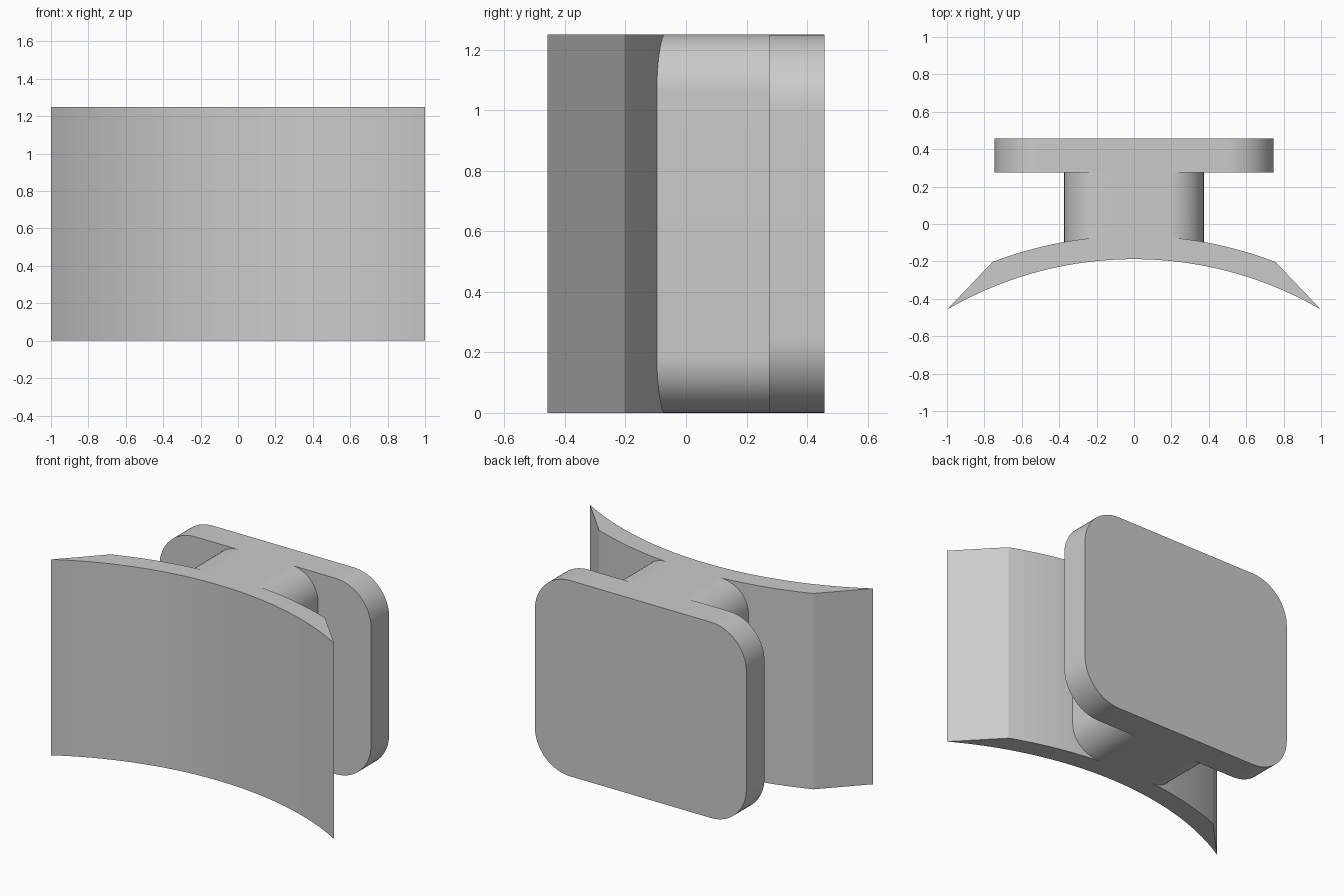
import bpy
import math

HEIGHT = 1.25
ARC_CENTER_Y = -2.175
INNER_R, OUTER_R = 1.987, 2.112
PLATE_FRONT, PLATE_BACK = 0.275, 0.458

cube = bpy.data.objects.get("Cube")
if cube:
    bpy.data.objects.remove(cube, do_unlink=True)

# Single plain grey
grey = bpy.data.materials.new("plain grey")
grey.use_nodes = True
color = (0.6, 0.6, 0.6, 1)
grey.diffuse_color = color
grey.node_tree.nodes["Principled BSDF"].inputs["Base Color"].default_value = color


def arc_y(x, radius):
    return ARC_CENTER_Y + math.sqrt(radius * radius - x * x)


def loft(name, start, end, caps=True):
    """Join two matching outlines with side walls and optional end caps."""
    n = len(start)
    faces = [(i, (i + 1) % n, n + (i + 1) % n, n + i) for i in range(n)]
    if caps:
        faces += [tuple(reversed(range(n))), tuple(range(n, 2 * n))]
    mesh = bpy.data.meshes.new(name)
    mesh.from_pydata(start + end, [], faces)
    mesh.materials.append(grey)
    obj = bpy.data.objects.new(name, mesh)
    bpy.context.collection.objects.link(obj)
    bpy.ops.object.select_all(action="DESELECT")
    obj.select_set(True)
    bpy.context.view_layer.objects.active = obj
    bpy.ops.object.mode_set(mode="EDIT")
    bpy.ops.mesh.select_all(action="SELECT")
    bpy.ops.mesh.normals_make_consistent(inside=False)
    bpy.ops.object.mode_set(mode="OBJECT")
    bpy.ops.object.shade_smooth_by_angle(angle=math.radians(25))
    return obj


def rounded_outline(half_width, radius, steps=16, flat_steps=8):
    """Full-height rounded rectangle in x and z, with divided flat runs."""
    half_h = HEIGHT / 2
    cx, cz = half_width - radius, half_h - radius
    points = []
    for quarter, (sx, sz) in enumerate([(1, 1), (-1, 1), (-1, -1), (1, -1)]):
        for i in range(steps + 1):
            a = (quarter + i / steps) * math.pi / 2
            points.append((sx * cx + radius * math.cos(a),
                           half_h + sz * cz + radius * math.sin(a)))
        if quarter % 2 == 0:
            for i in range(1, flat_steps):
                points.append((sx * cx * (1 - 2 * i / flat_steps),
                               half_h + sz * half_h))
    return points


# Curved front shell with bevelled ends
def arc_points(half_width, radius, steps=48):
    reach = math.asin(half_width / radius)
    angles = [reach * (2 * i / steps - 1) for i in range(steps + 1)]
    return [(radius * math.sin(a), ARC_CENTER_Y + radius * math.cos(a))
            for a in angles]


section = arc_points(1.0, INNER_R) + arc_points(0.757, OUTER_R)[::-1]
loft("curved_shell", [(x, y, 0) for x, y in section],
     [(x, y, HEIGHT) for x, y in section])

# Rounded back plate
outline = rounded_outline(0.747, 0.25)
loft("back_plate", [(x, PLATE_FRONT, z) for x, z in outline],
     [(x, PLATE_BACK, z) for x, z in outline])

# Connecting stem, fitted to the shell's curve and open where it joins
outline = rounded_outline(0.373, 0.187)
loft("connecting_stem", [(x, arc_y(x, OUTER_R) - 0.003, z) for x, z in outline],
     [(x, PLATE_FRONT, z) for x, z in outline], caps=False)
